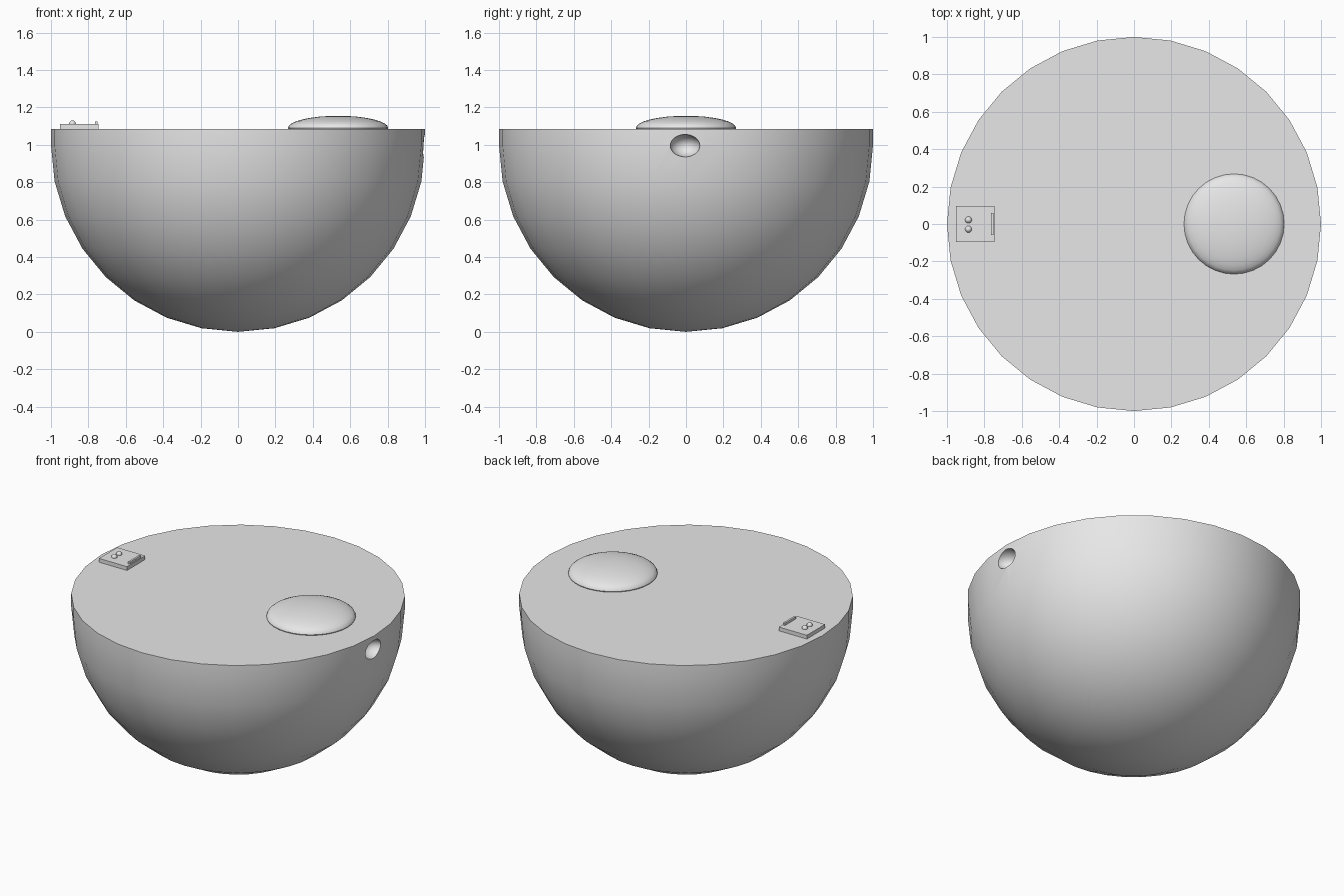
import bpy, math

cube = bpy.data.objects.get("Cube")
if cube:
    bpy.data.objects.remove(cube, do_unlink=True)

grey = bpy.data.materials.new("plain_grey")
grey.use_nodes = True
COLOUR = (0.8, 0.8, 0.8, 1)
grey.diffuse_color = COLOUR
grey.node_tree.nodes["Principled BSDF"].inputs["Base Color"].default_value = COLOUR

RIM = 1.085  # height of the flat top


def finish(name, smooth=True):
    ob = bpy.context.object
    ob.name = name
    ob.data.materials.clear()
    ob.data.materials.append(grey)
    if smooth:
        bpy.ops.object.shade_smooth_by_angle(angle=math.radians(35))
    return ob


def ellipsoid(name, loc, size, segments=32, rings=16):
    bpy.ops.mesh.primitive_uv_sphere_add(segments=segments, ring_count=rings, radius=1, location=loc)
    bpy.context.object.scale = size
    bpy.ops.object.transform_apply(location=False, rotation=False)
    return finish(name)


def box(name, loc, size):
    bpy.ops.mesh.primitive_cube_add(size=1, location=loc)
    bpy.context.object.scale = size
    bpy.ops.object.transform_apply(location=False, rotation=False)
    return finish(name, smooth=False)


# Half-sphere body: the upper half of the sphere is flattened into a straight rim
bpy.ops.mesh.primitive_uv_sphere_add(segments=32, ring_count=16, radius=1, location=(0, 0, 1))
body = bpy.context.object
import bmesh
bm = bmesh.new()
bm.from_mesh(body.data)
bmesh.ops.delete(bm, geom=[v for v in bm.verts if v.co.z > 0.01], context='VERTS')
edge = [e for e in bm.edges if e.is_boundary]
up = bmesh.ops.extrude_edge_only(bm, edges=edge)["geom"]
for v in up:
    if isinstance(v, bmesh.types.BMVert):
        v.co.z = RIM - 1
bmesh.ops.holes_fill(bm, edges=[e for e in bm.edges if e.is_boundary], sides=0)
bmesh.ops.recalc_face_normals(bm, faces=bm.faces)
bm.to_mesh(body.data)
bm.free()

# Round dimple in the side of the body
cutter = ellipsoid("dimple_cutter", (1.0, -0.005, 0.995), (0.08, 0.08, 0.06))
bpy.context.view_layer.objects.active = body
cut = body.modifiers.new("dimple", 'BOOLEAN')
cut.operation = 'DIFFERENCE'
cut.solver = 'EXACT'
cut.object = cutter
bpy.ops.object.select_all(action='DESELECT')
body.select_set(True)
bpy.ops.object.modifier_apply(modifier=cut.name)
finish("half_sphere_body")
bpy.data.objects.remove(cutter, do_unlink=True)

# Low dome on the flat top
ellipsoid("top_dome", (0.535, 0, 1.09), (0.268, 0.268, 0.065))

# Small control plate with a raised bar and two round buttons
box("control_plate", (-0.848, 0, 1.095), (0.205, 0.19, 0.03))
box("control_bar", (-0.757, 0, 1.1125), (0.013, 0.115, 0.025))
for side, y in (("left", -0.028), ("right", 0.022)):
    ellipsoid(side + "_button", (-0.885, y, 1.112), (0.018, 0.018, 0.018), 16, 8)
